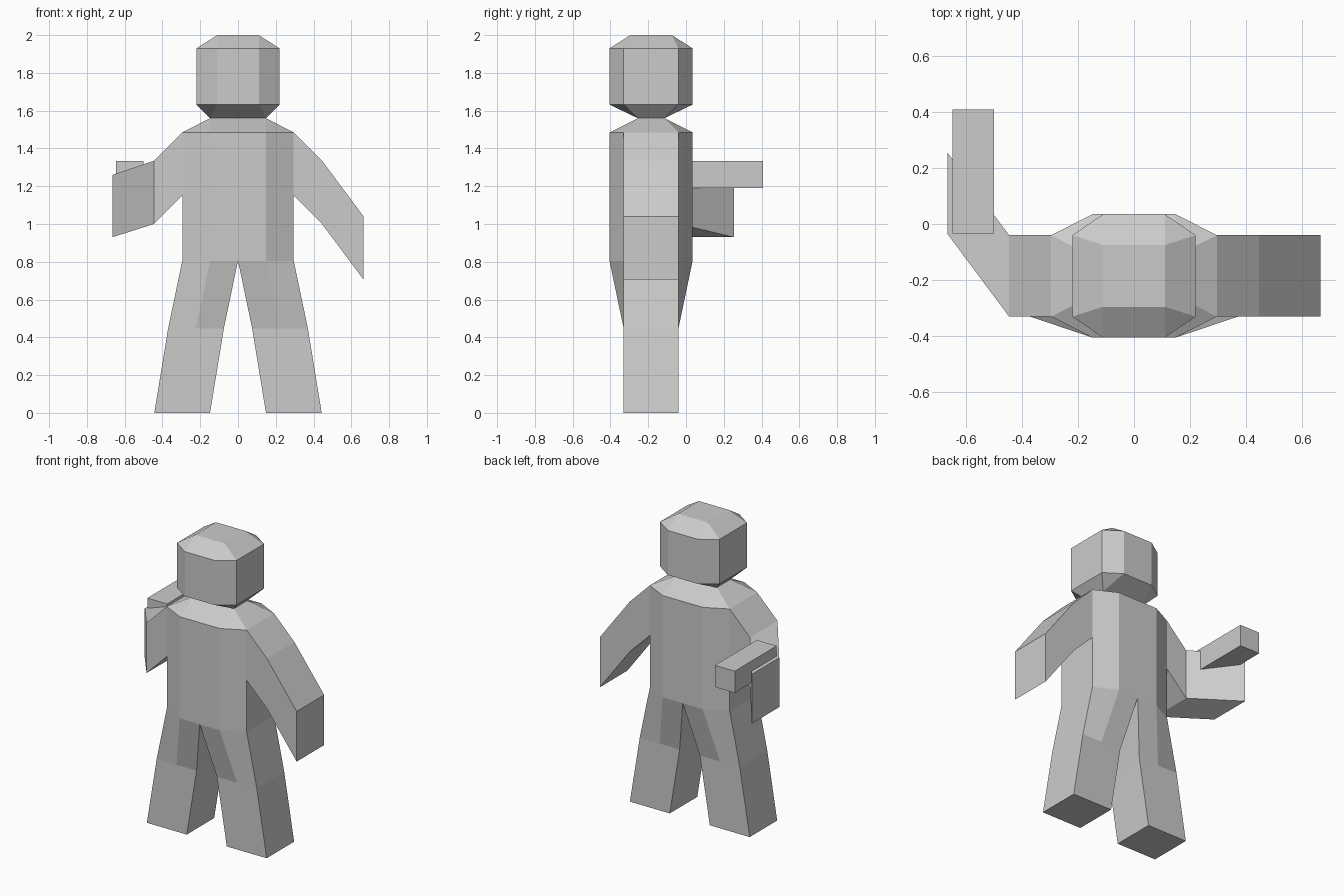
import bpy, bmesh

if "Cube" in bpy.data.objects:
    bpy.data.objects.remove(bpy.data.objects["Cube"])

CY = -0.185   # depth centre of the figure
HALF = 0.145  # half depth of limbs


def loft(name, rings, cap_start=False, cap_end=False, skip=None):
    """Skin a list of equal-length point rings; skip drops hidden joint faces."""
    bm = bmesh.new()
    vs = [[bm.verts.new(p) for p in ring] for ring in rings]
    n = len(rings[0])
    for a, b in zip(vs, vs[1:]):
        for i in range(n):
            j = (i + 1) % n
            bm.faces.new((a[i], a[j], b[j], b[i]))
    if cap_start:
        bm.faces.new(vs[0][::-1])
    if cap_end:
        bm.faces.new(vs[-1])
    bmesh.ops.remove_doubles(bm, verts=bm.verts, dist=1e-4)
    bmesh.ops.recalc_face_normals(bm, faces=bm.faces)
    if skip:
        gone = [f for f in bm.faces if skip(f.calc_center_median())]
        bmesh.ops.delete(bm, geom=gone, context='FACES')
    me = bpy.data.meshes.new(name)
    bm.to_mesh(me)
    bm.free()
    ob = bpy.data.objects.new(name, me)
    bpy.context.collection.objects.link(ob)
    return ob


def octagon(z, x1, y1, x2, y2):
    quarter = [(x1, -y1), (x2, -y2), (x2, y2), (x1, y1)]
    pts = quarter + [(-x, -y) for x, y in quarter]
    return [(x, CY + y, z) for x, y in pts]


def arm_ring(x, z0, z1, y=CY):
    return [(x, y - HALF, z0), (x, y + HALF, z0),
            (x, y + HALF, z1), (x, y - HALF, z1)]


def leg_ring(s, z, x, bulge):
    pts = [(0, -bulge), (0.148, -bulge), (0.295, -HALF),
           (0.295, HALF), (0.148, bulge), (0, bulge)]
    return [(s * (x + px), CY + py, z) for px, py in pts]


# Head: bevelled octagonal block tapering to the neck
neck = octagon(1.56, 0.148, 0.07, 0.148, 0.07)
loft("head", [neck,
              octagon(1.632, 0.11, 0.22, 0.22, HALF),
              octagon(1.93, 0.11, 0.22, 0.22, HALF),
              octagon(2.0, 0.11, 0.11, 0.11, 0.11)], cap_end=True)

# Torso: octagonal column, open where the arms and legs join
loft("torso", [octagon(z, 0.148, 0.22, 0.295, HALF) for z in (0.805, 1.15, 1.485)] + [neck],
     skip=lambda c: abs(c.x) > 0.29 and 1.15 < c.z < 1.485)

# Legs
for s, side in ((-1, "right"), (1, "left")):
    loft(side + "_leg", [leg_ring(s, 0.805, 0, 0.22),
                         leg_ring(s, 0.447, 0.075, HALF),
                         leg_ring(s, 0, 0.148, HALF)], cap_end=True)

# Arms: one hanging, one bent back toward +y
for s, side, hand in ((1, "left", arm_ring(0.665, 0.705, 1.04)),
                      (-1, "right", arm_ring(-0.665, 0.93, 1.26, 0.11))):
    loft(side + "_arm", [arm_ring(s * 0.295, 1.15, 1.485),
                         arm_ring(s * 0.445, 1.0, 1.335), hand], cap_end=True)

# Held block
bpy.ops.mesh.primitive_cube_add(size=1, location=(-0.573, 0.187, 1.262))
block = bpy.context.object
block.name = "held_block"
block.scale = (0.147, 0.443, 0.145)
